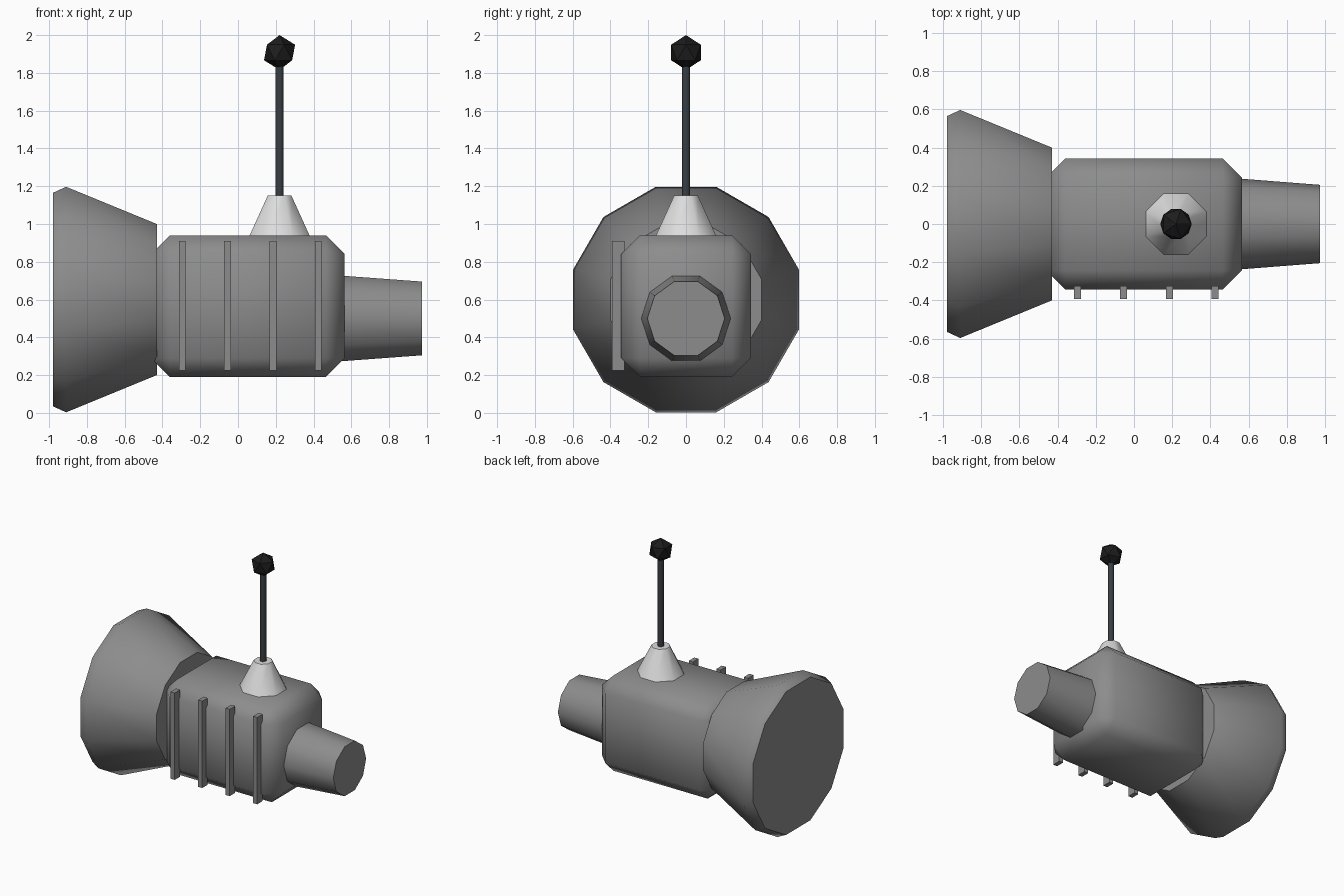
import bpy, bmesh, math
from mathutils import Vector

old = bpy.data.objects.get("Cube")
if old:
    bpy.data.objects.remove(old, do_unlink=True)


def material(name, colour):
    mat = bpy.data.materials.new(name)
    mat.use_nodes = True
    mat.diffuse_color = (*colour, 1)
    mat.node_tree.nodes["Principled BSDF"].inputs["Base Color"].default_value = (*colour, 1)
    return mat


METAL = material("grey metal", (0.26, 0.265, 0.26))
BOOT = material("light boot", (0.72, 0.72, 0.72))
STEEL = material("dark steel", (0.04, 0.048, 0.056))
BLACK = material("black knob", (0.012, 0.012, 0.012))


def finish(bm, name, mat, smooth=True):
    """Turn a bmesh into a named, coloured object."""
    bmesh.ops.recalc_face_normals(bm, faces=bm.faces)
    mesh = bpy.data.meshes.new(name)
    bm.to_mesh(mesh)
    bm.free()
    mesh.materials.append(mat)
    obj = bpy.data.objects.new(name, mesh)
    bpy.context.collection.objects.link(obj)
    if smooth:
        bpy.ops.object.select_all(action='DESELECT')
        obj.select_set(True)
        bpy.context.view_layer.objects.active = obj
        bpy.ops.object.shade_smooth_by_angle(angle=math.radians(50))
    return obj


def lathe(name, mat, profile, sides, centre, axis, flat_top):
    """Closed turned solid; profile holds (distance along axis, flat-to-centre radius)."""
    bm = bmesh.new()
    turn = math.pi / sides if flat_top else 0
    rings = []
    for along, apothem in profile:
        r = apothem / math.cos(math.pi / sides)
        ring = []
        for i in range(sides):
            a = turn + math.tau * i / sides
            u, v = r * math.cos(a), r * math.sin(a)
            p = Vector((along, u, v)) if axis == 'X' else Vector((u, v, along))
            ring.append(bm.verts.new(p + Vector(centre)))
        rings.append(ring)
    for a, b in zip(rings, rings[1:]):
        for i in range(sides):
            j = (i + 1) % sides
            bm.faces.new((a[i], a[j], b[j], b[i]))
    bm.faces.new(rings[0])
    bm.faces.new(rings[-1])
    return finish(bm, name, mat)


def box(name, mat, low, high, bevel=0):
    low, high = Vector(low), Vector(high)
    bm = bmesh.new()
    bmesh.ops.create_cube(bm, size=1)
    bmesh.ops.scale(bm, vec=high - low, verts=bm.verts)
    bmesh.ops.translate(bm, vec=(low + high) / 2, verts=bm.verts)
    if bevel:
        bmesh.ops.bevel(bm, geom=bm.edges[:], offset=bevel, segments=1,
                        affect='EDGES', profile=0.5)
    return finish(bm, name, mat, smooth=bevel > 0)


# Housing: flared bell, chamfered case and tapered tail
lathe("bell_housing", METAL, [(-0.98, 0.565), (-0.91, 0.597), (-0.43, 0.4)],
      12, (0, 0, 0.6), 'X', True)
box("gear_case", METAL, (-0.46, -0.343, 0.19), (0.565, 0.343, 0.94), 0.1)
lathe("tail_housing", METAL, [(0.5, 0.23), (0.975, 0.195)],
      10, (0, 0, 0.5), 'X', False)

# Ribs along the front of the case
for i in range(4):
    x = -0.295 + 0.24 * i
    box(f"rib_{i + 1}", METAL, (x - 0.018, -0.393, 0.225), (x + 0.018, -0.325, 0.91))

# Shifter: boot, stick and knob
lever = (0.22, 0, 0)
lathe("shifter_boot", BOOT, [(0.93, 0.163), (1.15, 0.063)], 8, lever, 'Z', True)
lathe("shifter_stick", STEEL, [(1.1, 0.022), (1.88, 0.022)], 8, lever, 'Z', True)
bm = bmesh.new()
bmesh.ops.create_icosphere(bm, subdivisions=1, radius=0.092)
bmesh.ops.translate(bm, vec=(0.22, 0, 1.908), verts=bm.verts)
finish(bm, "shifter_knob", BLACK, smooth=False)
